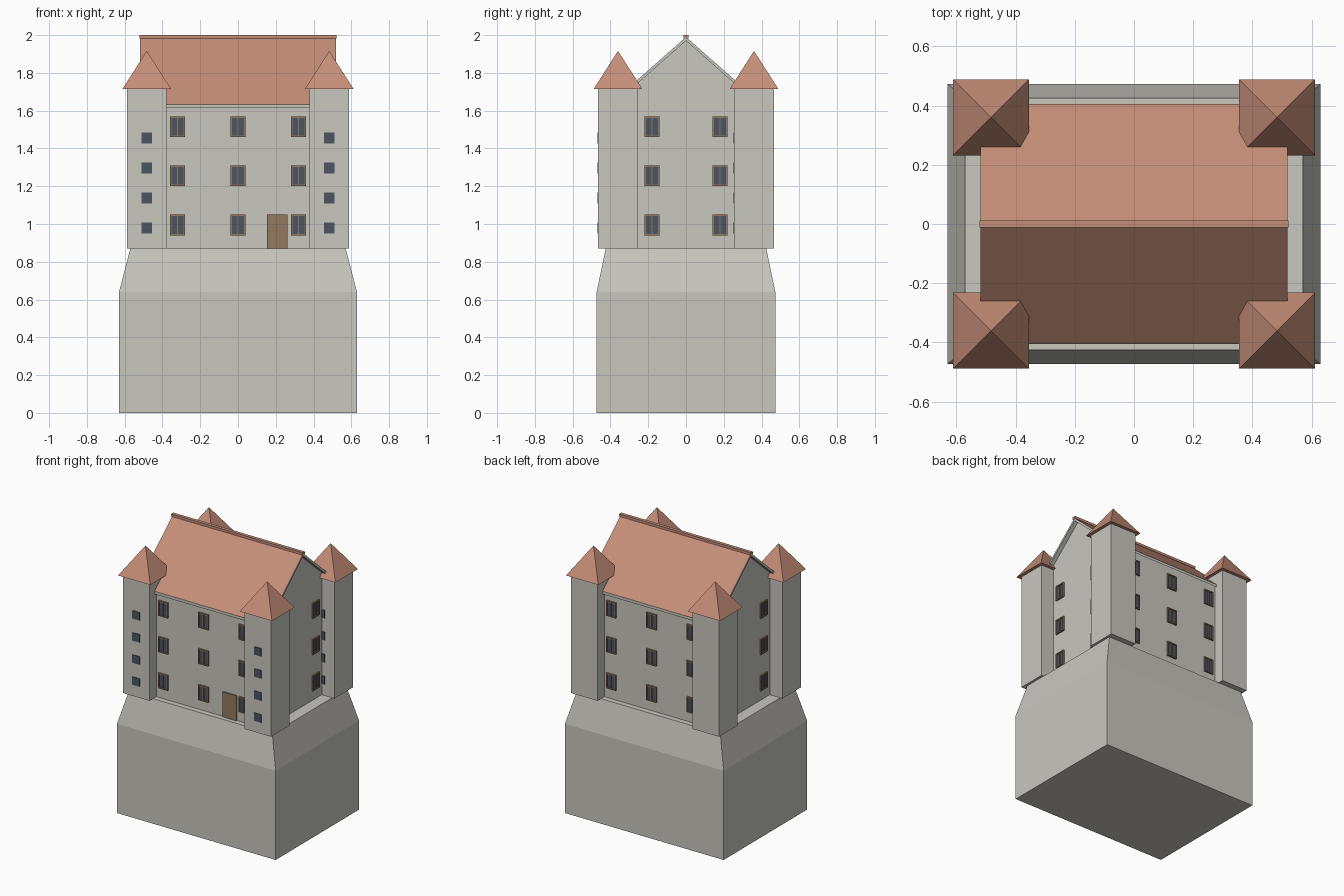
import bpy, bmesh, math
from mathutils import Matrix, Vector

if "Cube" in bpy.data.objects:
    bpy.data.objects.remove(bpy.data.objects["Cube"])


def material(name, srgb):
    m = bpy.data.materials.new(name)
    lin = [((c / 255 + 0.055) / 1.055) ** 2.4 for c in srgb]
    m.diffuse_color = (*lin, 1)
    m.use_nodes = True
    m.node_tree.nodes["Principled BSDF"].inputs["Base Color"].default_value = m.diffuse_color
    return m


STONE = material("pale stone", (200, 199, 191))
TILE = material("clay tile", (197, 142, 120))
WOOD = material("brown wood", (146, 121, 96))
GLASS = material("dark glass", (76, 85, 96))


def finish(name, bm, *mats):
    bmesh.ops.recalc_face_normals(bm, faces=bm.faces)
    me = bpy.data.meshes.new(name)
    bm.to_mesh(me)
    bm.free()
    for m in mats:
        me.materials.append(m)
    ob = bpy.data.objects.new(name, me)
    bpy.context.collection.objects.link(ob)
    return ob


def add_box(bm, lo, hi, mat=0):
    lo, hi = Vector(lo), Vector(hi)
    mtx = Matrix.Translation((lo + hi) / 2) @ Matrix.Diagonal((*(hi - lo), 1))
    verts = bmesh.ops.create_cube(bm, size=1, matrix=mtx)["verts"]
    for f in {f for v in verts for f in v.link_faces}:
        f.material_index = mat


def box(name, lo, hi, mat):
    bm = bmesh.new()
    add_box(bm, lo, hi)
    return finish(name, bm, mat)


def prism_x(name, profile, half, *mats):
    """Extrude a (y, z) outline along x."""
    bm = bmesh.new()
    face = bm.faces.new([bm.verts.new((-half, y, z)) for y, z in profile])
    ext = bmesh.ops.extrude_face_region(bm, geom=[face])["geom"]
    bmesh.ops.translate(bm, vec=(2 * half, 0, 0),
                        verts=[g for g in ext if isinstance(g, bmesh.types.BMVert)])
    return finish(name, bm, *mats)


# Plinth: straight block with a tapered upper part
bm = bmesh.new()
rings = [[bm.verts.new((sx * x, sy * y, z))
          for sx, sy in ((-1, -1), (1, -1), (1, 1), (-1, 1))]
         for x, y, z in ((0.63, 0.473, 0), (0.63, 0.473, 0.64), (0.57, 0.425, 0.87))]
for a, b in zip(rings, rings[1:]):
    for i in range(4):
        j = (i + 1) % 4
        bm.faces.new((a[i], a[j], b[j], b[i]))
bm.faces.new(rings[0])
bm.faces.new(rings[-1])
finish("plinth", bm, STONE)

# Hall with gabled ends
HX, HY, BASE = 0.487, 0.387, 0.87
EAVE_Y, EAVE_Z, RIDGE_Z, THICK = 0.405, 1.633, 1.99, 0.02
SLOPE = (RIDGE_Z - EAVE_Z) / EAVE_Y
wall_top = EAVE_Z - THICK + SLOPE * (EAVE_Y - HY)
prism_x("hall", [(-HY, BASE), (HY, BASE), (HY, wall_top),
                 (0, RIDGE_Z - THICK), (-HY, wall_top)], HX, STONE)

# Main roof: stone-coloured slab, tiled on its upper faces
roof = prism_x("main_roof", [(-EAVE_Y, EAVE_Z), (0, RIDGE_Z), (EAVE_Y, EAVE_Z),
                             (EAVE_Y, EAVE_Z - THICK), (0, RIDGE_Z - THICK),
                             (-EAVE_Y, EAVE_Z - THICK)], 0.518, STONE, TILE)
for p in roof.data.polygons:
    p.material_index = 1 if p.normal.z > 0.3 else 0
box("ridge_cap", (-0.522, -0.012, 1.982), (0.522, 0.012, 2.0), TILE)

# Corner towers with pyramid roofs and small windows facing forward
for sx, side in ((-1, "left"), (1, "right")):
    for sy, end in ((-1, "front"), (1, "back")):
        cx, cy, tag = sx * 0.483, sy * 0.36, f"{end}_{side}"
        box("tower_" + tag, (cx - 0.105, cy - 0.105, BASE),
            (cx + 0.105, cy + 0.105, 1.716), STONE)
        bm = bmesh.new()
        bmesh.ops.create_cone(
            bm, cap_ends=True, segments=4, radius1=0.128 * math.sqrt(2), radius2=0, depth=0.2,
            matrix=Matrix.Translation((cx, cy, 1.816)) @ Matrix.Rotation(math.pi / 4, 4, "Z"))
        finish("tower_roof_" + tag, bm, TILE)
        bm = bmesh.new()
        for z in (0.98, 1.138, 1.297, 1.455):
            add_box(bm, (cx - 0.029, cy - 0.109, z - 0.029),
                    (cx + 0.029, cy - 0.1, z + 0.029))
        finish("tower_windows_" + tag, bm, GLASS)


# Hall windows: wooden frame with centre bar and two panes, on each wall
def window_wall(name, columns, dist, turn):
    bm = bmesh.new()
    w, h, t = 0.039, 0.055, 0.008
    for u in columns:
        for z in (0.995, 1.255, 1.515):
            add_box(bm, (u - w + t, -0.003, z - h + t), (u + w - t, 0.005, z + h - t), 1)
            for x in (u - w + t / 2, u, u + w - t / 2):
                half = t / 2 if x != u else t / 3
                add_box(bm, (x - half, -0.01, z - h), (x + half, 0.005, z + h))
            for e in (-1, 1):
                c = z + e * (h - t / 2)
                add_box(bm, (u - w + t, -0.01, c - t / 2), (u + w - t, 0.005, c + t / 2))
    bm.transform(Matrix.Rotation(turn, 4, "Z") @ Matrix.Translation((0, -dist, 0)))
    finish(name, bm, WOOD, GLASS)


window_wall("front_windows", (-0.32, 0, 0.32), HY, 0)
window_wall("right_windows", (-0.18, 0.18), HX, math.pi / 2)
window_wall("back_windows", (-0.32, 0, 0.32), HY, math.pi)
window_wall("left_windows", (-0.18, 0.18), HX, -math.pi / 2)

# Front door
box("door", (0.153, -HY - 0.008, BASE), (0.263, -HY + 0.005, 1.05), WOOD)
